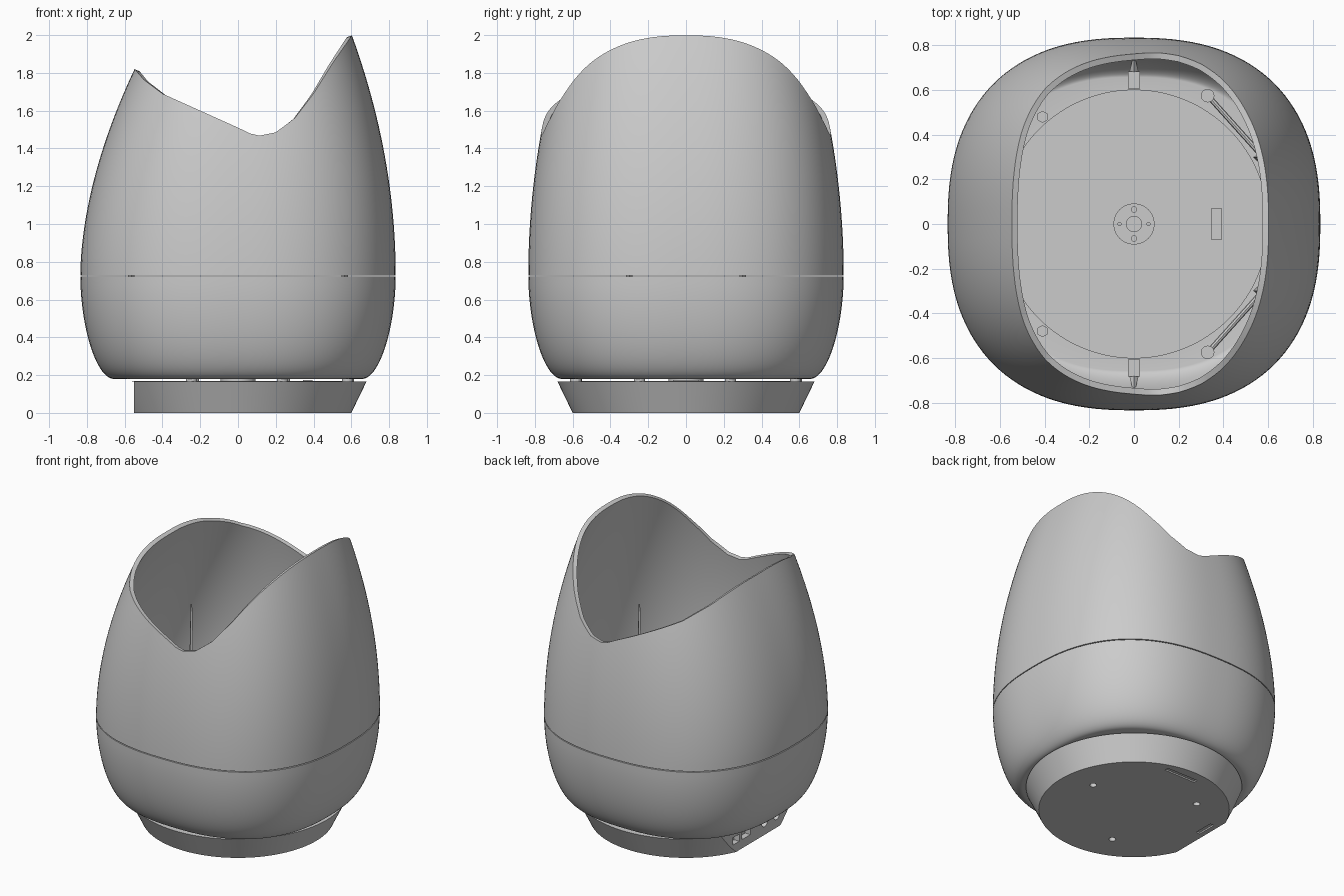
import bpy, bmesh, math
from mathutils import Vector

cube = bpy.data.objects.get("Cube")
if cube:
    bpy.data.objects.remove(cube, do_unlink=True)

GREY = bpy.data.materials.new("plain_grey")
GREY.use_nodes = True
GREY.diffuse_color = (0.6, 0.6, 0.6, 1)
GREY.node_tree.nodes["Principled BSDF"].inputs["Base Color"].default_value = (0.6, 0.6, 0.6, 1)

SEAM, FLOOR, COLS = 0.725, 0.18, 128


def activate(obj):
    bpy.ops.object.select_all(action='DESELECT')
    obj.select_set(True)
    bpy.context.view_layer.objects.active = obj


def make(name, bm):
    mesh = bpy.data.meshes.new(name)
    bm.to_mesh(mesh)
    bm.free()
    mesh.materials.append(GREY)
    obj = bpy.data.objects.new(name, mesh)
    bpy.context.collection.objects.link(obj)
    return obj


def apply_modifiers(obj):
    activate(obj)
    for mod in list(obj.modifiers):
        bpy.ops.object.modifier_apply(modifier=mod.name)


def smooth(obj, angle=35):
    activate(obj)
    bpy.ops.object.shade_smooth_by_angle(angle=math.radians(angle))


def rod(name, start, end, r1, r2, sides=24):
    """Cylinder or cone between two points."""
    start, end = Vector(start), Vector(end)
    bm = bmesh.new()
    bmesh.ops.create_cone(bm, cap_ends=True, segments=sides, radius1=r1, radius2=r2,
                          depth=(end - start).length)
    turn = (end - start).to_track_quat('Z', 'Y').to_matrix()
    bmesh.ops.rotate(bm, verts=bm.verts, matrix=turn)
    bmesh.ops.translate(bm, verts=bm.verts, vec=(start + end) / 2)
    return make(name, bm)


def box(name, centre, size):
    bm = bmesh.new()
    bmesh.ops.create_cube(bm, size=1)
    bmesh.ops.scale(bm, verts=bm.verts, vec=size)
    bmesh.ops.translate(bm, verts=bm.verts, vec=centre)
    return make(name, bm)


def cut(target, cutter):
    mod = target.modifiers.new("cut", 'BOOLEAN')
    mod.operation, mod.object, mod.solver = 'DIFFERENCE', cutter, 'EXACT'
    apply_modifiers(target)
    bpy.data.objects.remove(cutter, do_unlink=True)


# Body cross-section: rounded square, tapering more on the -x side
def section(angle, z):
    c, s = math.cos(angle), math.sin(angle)
    if z >= SEAM:
        h = z - SEAM
        right, left, side = 0.835 - 0.143 * h**2, 0.835 - 0.244 * h**1.8, 0.835 - 0.118 * h**2
    else:
        t = max(0, (z - FLOOR) / (SEAM - FLOOR))
        right = left = side = 0.66 + 0.175 * (1 - (1 - t)**1.85)**(1 / 1.85)
    power = 2 / 2.45
    x = math.copysign(abs(c)**power, c) * (right if c > 0 else left)
    return Vector((x, math.copysign(abs(s)**power, s) * side, z))


# Height of the scooped rim along x
RIM = [(-0.546, 1.82), (-0.5, 1.765), (-0.4, 1.69), (-0.2, 1.6), (0, 1.51), (0.06, 1.48),
       (0.11, 1.467), (0.2, 1.485), (0.3, 1.56), (0.4, 1.69), (0.5, 1.85), (0.604, 2.0)]


def rim_height(x):
    if x <= RIM[0][0]:
        return RIM[0][1]
    for (x0, z0), (x1, z1) in zip(RIM, RIM[1:]):
        if x <= x1:
            return z0 + (z1 - z0) * (x - x0) / (x1 - x0)
    return RIM[-1][1]


def rim_at(angle):
    low, high = 1.2, 2.0
    for _ in range(30):
        mid = (low + high) / 2
        if mid < rim_height(section(angle, mid).x):
            low = mid
        else:
            high = mid
    return low


def shell(name, rows):
    """Skin rings of points, then thicken inward."""
    bm = bmesh.new()
    rings = [[bm.verts.new(p) for p in row] for row in rows]
    for a, b in zip(rings, rings[1:]):
        for i in range(COLS):
            j = (i + 1) % COLS
            bm.faces.new((a[i], a[j], b[j], b[i]))
    obj = make(name, bm)
    mod = obj.modifiers.new("thickness", 'SOLIDIFY')
    mod.thickness, mod.offset = 0.028, -1
    apply_modifiers(obj)
    smooth(obj)
    return obj


angles = [2 * math.pi * i / COLS for i in range(COLS)]

# Upper body with scooped opening
tops = [rim_at(a) for a in angles]
start = SEAM + 0.003
shell("upper_body", [[section(a, start + (top - start) * k / 24) for a, top in zip(angles, tops)]
                     for k in range(25)])

# Lower body with a round hole in its floor
hole = [Vector((0.6 * math.cos(a), 0.6 * math.sin(a), FLOOR)) for a in angles]
heights = [FLOOR + (SEAM - 0.003 - FLOOR) * (1 - math.cos(math.pi / 2 * k / 20)) for k in range(21)]
shell("lower_body", [hole] + [[section(a, z) for a in angles] for z in heights])

# Flared base with a flat port panel on -x
base = rod("base", (0, 0, 0), (0, 0, 0.165), 0.6, 0.68, 128)
cut(base, box("cutter", (-1.05, 0, 0.1), (1, 2, 1)))
for y, width in ((0.24, 0.07), (0.13, 0.09)):
    cut(base, box("cutter", (-0.55, y, 0.085), (0.08, width, 0.05)))
for y in (-0.07, -0.2):
    cut(base, rod("cutter", (-0.6, y, 0.085), (-0.5, y, 0.085), 0.03, 0.03))
for degrees in (10, 130, 250):
    a = math.radians(degrees)
    x, y = 0.4 * math.cos(a), 0.4 * math.sin(a)
    cut(base, rod("cutter", (x, y, -0.05), (x, y, 0.03), 0.022, 0.022))
# Small notches in the underside
cut(base, box("cutter", (0.05, 0.52, 0), (0.24, 0.03, 0.02)))
cut(base, box("cutter", (-0.5, 0.1, 0), (0.03, 0.14, 0.02)))
smooth(base, 30)


# Thin raised rings on the base lid
def ring(name, radius, width):
    bm = bmesh.new()
    loops = []
    for r, z in ((radius, 0.165), (radius, 0.169), (radius - width, 0.169), (radius - width, 0.165)):
        loops.append([bm.verts.new((r * math.cos(a), r * math.sin(a), z)) for a in angles])
    for a, b in zip(loops, loops[1:]):
        for i in range(COLS):
            j = (i + 1) % COLS
            bm.faces.new((a[i], a[j], b[j], b[i]))
    return make(name, bm)


ring("outer_lid_ring", 0.56, 0.008)
ring("inner_lid_ring", 0.41, 0.008)

# Half-round lid panel, central hub and latch
panel = rod("half_round_panel", (0, 0, 0.163), (0, 0, 0.169), 0.35, 0.35, 96)
cut(panel, box("cutter", (0.435, 0, 0.16), (1, 1, 1)))
hub = rod("hub", (0, 0, 0.16), (0, 0, 0.185), 0.092, 0.092, 48)
cut(hub, rod("cutter", (0, 0, 0.175), (0, 0, 0.2), 0.034, 0.034))
for x, y, r in ((0, 0.065, 0.012), (0, -0.065, 0.012), (0.065, 0, 0.008), (-0.065, 0, 0.008)):
    cut(hub, rod("cutter", (x, y, 0.175), (x, y, 0.2), r, r, 12))
box("latch", (0.37, 0, 0.168), (0.05, 0.14, 0.01))

# Mounting parts inside the lower body, mirrored front and back
for side, label in ((-1, "front"), (1, "back")):
    box(label + "_clip", (0, side * 0.645, 0.24), (0.055, 0.075, 0.1))
    rod(label + "_clip_tip", (0, side * 0.66, 0.26), (0, side * 0.74, 0.3), 0.026, 0.006, 4)
    rod(label + "_left_boss", (0.33, side * 0.575, 0.18), (0.33, side * 0.575, 0.27), 0.03, 0.03)
    rod(label + "_right_boss", (-0.41, side * 0.48, 0.18), (-0.41, side * 0.48, 0.25), 0.027, 0.027, 6)
    rod(label + "_strut", (0.34, side * 0.565, 0.25), (0.56, side * 0.32, 0.25), 0.012, 0.012, 8)
    for x, hand in ((0.565, "left"), (-0.565, "right")):
        rod(f"{label}_{hand}_post", (x, side * 0.3, 0.19), (x, side * 0.3, 1.2), 0.03, 0.006, 4)

# Spacers between body and base
for k in range(8):
    a = math.radians(22 + 45 * k)
    x, y = 0.63 * math.cos(a), 0.63 * math.sin(a)
    if x > -0.52:
        rod("spacer", (x, y, 0.155), (x, y, 0.185), 0.03, 0.03, 16)
